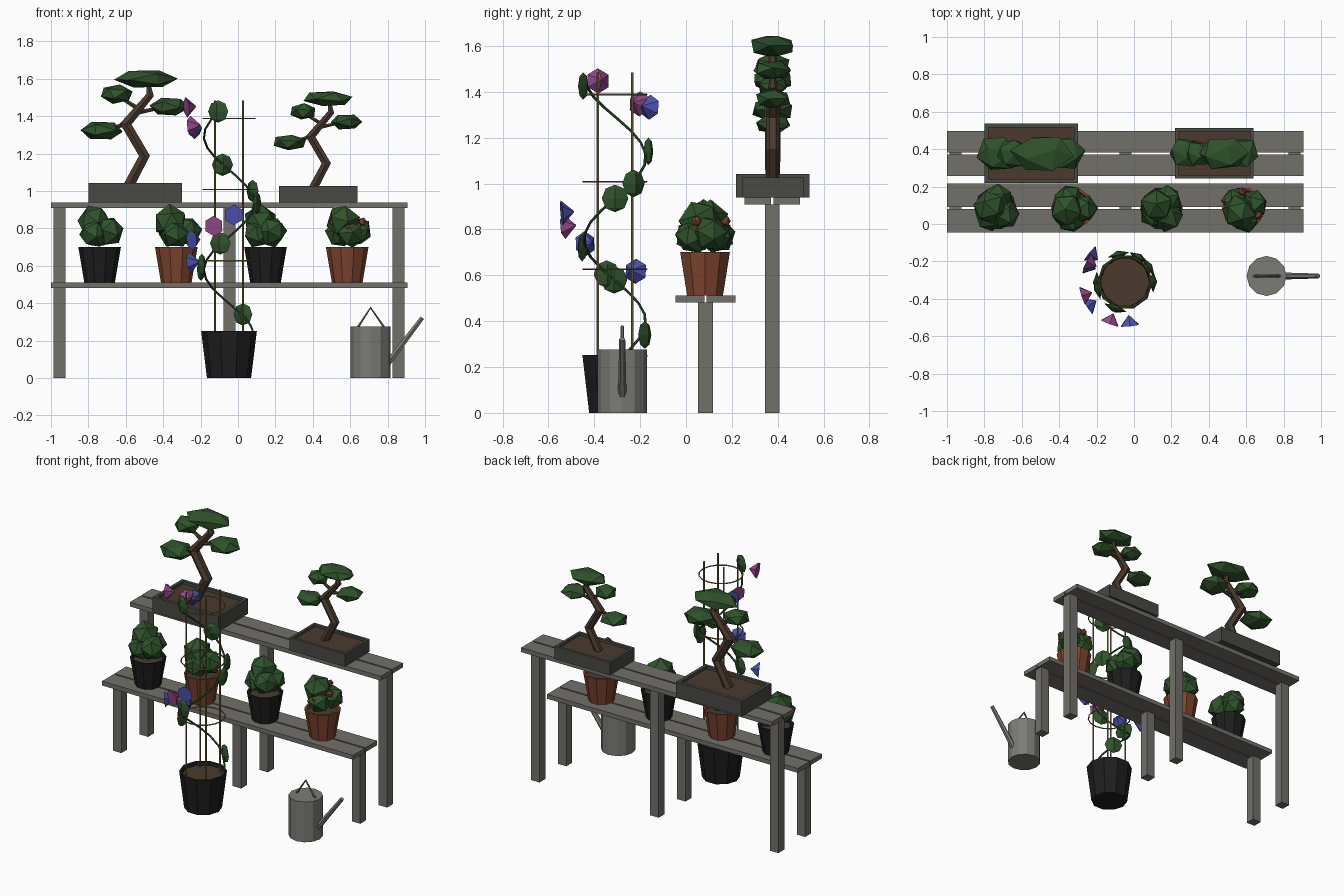
import bpy, bmesh, math, random
from mathutils import Vector, Matrix, Euler

random.seed(4)
cube = bpy.data.objects.get("Cube")
if cube:
    bpy.data.objects.remove(cube, do_unlink=True)


def material(name, *rgb):
    m = bpy.data.materials.new(name)
    m.use_nodes = True
    m.diffuse_color = (*rgb, 1)
    m.node_tree.nodes["Principled BSDF"].inputs["Base Color"].default_value = (*rgb, 1)
    return m


WOOD = material("weathered wood", .17, .16, .143)
STONE = material("dark stone", .065, .067, .056)
SOIL = material("bark and soil brown", .07, .042, .027)
BLACK = material("black plastic", .013, .013, .013)
CLAY = material("terracotta", .22, .062, .03)
LEAF = material("leaf green", .028, .085, .024)
CANE = material("bamboo", .25, .19, .07)
PINK = material("pink petal", .3, .065, .25)
BLUE = material("blue petal", .075, .085, .45)
METAL = material("galvanised metal", .2, .2, .18)


def add(name, bm, mat):
    bmesh.ops.recalc_face_normals(bm, faces=bm.faces)
    me = bpy.data.meshes.new(name)
    bm.to_mesh(me)
    bm.free()
    me.materials.append(mat)
    ob = bpy.data.objects.new(name, me)
    bpy.context.collection.objects.link(ob)
    return ob


def box(name, lo, hi, mat):
    bm = bmesh.new()
    lo, hi = Vector(lo), Vector(hi)
    bmesh.ops.create_cube(bm, size=1, matrix=Matrix.LocRotScale((lo + hi) / 2, None, hi - lo))
    return add(name, bm, mat)


def lathe(name, profile, at, mat, sides=10):
    """Revolve (radius, height) points around the vertical axis."""
    bm = bmesh.new()
    vs = [bm.verts.new((r, 0, z)) for r, z in profile]
    es = [bm.edges.new(p) for p in zip(vs, vs[1:])]
    bmesh.ops.spin(bm, geom=vs + es, cent=(0, 0, 0), axis=(0, 0, 1),
                   angle=math.tau, steps=sides, use_duplicate=False)
    bmesh.ops.remove_doubles(bm, verts=bm.verts, dist=.0005)
    bmesh.ops.translate(bm, verts=bm.verts, vec=at)
    return add(name, bm, mat)


def tube(name, points, radii, mat, cyclic=False):
    """Thin faceted tube along a path, stored as a mesh."""
    cu = bpy.data.curves.new(name, "CURVE")
    cu.dimensions = "3D"
    cu.bevel_depth, cu.bevel_resolution, cu.use_fill_caps = 1, 1, True
    sp = cu.splines.new("POLY")
    sp.points.add(len(points) - 1)
    sp.use_cyclic_u = cyclic
    for i, (p, co) in enumerate(zip(sp.points, points)):
        p.co = (*co, 1)
        p.radius = radii[i] if isinstance(radii, list) else radii
    tmp = bpy.data.objects.new(name + "_path", cu)
    bpy.context.collection.objects.link(tmp)
    bm = bmesh.new()
    me = bpy.data.meshes.new_from_object(tmp.evaluated_get(bpy.context.evaluated_depsgraph_get()))
    bm.from_mesh(me)
    bpy.data.objects.remove(tmp, do_unlink=True)
    for f in bm.faces:
        f.smooth = False
    return add(name, bm, mat)


def blob(name, at, size, mat):
    """Faceted, slightly irregular clump."""
    bm = bmesh.new()
    bmesh.ops.create_icosphere(bm, subdivisions=1, radius=1.06)
    turn = Euler([random.uniform(0, math.tau) for _ in range(3)]).to_matrix()
    for v in bm.verts:
        v.co = turn @ v.co * random.uniform(.94, 1.06)
        v.co = Vector(at) + v.co * Vector(size)
    return add(name, bm, mat)


# Two-step plant stand
def bench(name, y, top, half):
    for k, (a, b) in enumerate(((-half, -.005), (.005, half))):
        box(f"{name}_plank_{k}", (-1, y + a, top - .03), (.905, y + b, top), WOOD)
    for k, x in enumerate((-.955, -.046, .859)):
        box(f"{name}_leg_{k}", (x - .032, y - .032, 0), (x + .032, y + .032, top - .03), WOOD)


bench("lower_shelf", .085, .511, .131)
bench("upper_shelf", .376, .938, .12)


# Bonsai trees in shallow trays
def bonsai(name, x, s):
    def P(px, pz, py=0):
        return Vector((x + px * s, .378 + py * s, .938 + pz * s))
    box(name + "_tray_floor", P(-.25, 0, -.16), P(.25, .02, .16), STONE)
    box(name + "_soil", P(-.235, .02, -.145), P(.235, .085, .145), SOIL)
    for k in (-1, 1):
        box(f"{name}_tray_end_{k}", P(k * .25, 0, -.16), P(k * .228, .104, .16), STONE)
        box(f"{name}_tray_side_{k}", P(-.25, 0, k * .16), P(.25, .104, k * .138), STONE)
    tube(name + "_trunk", [P(-.04, .08), P(.05, .25), P(-.05, .42), P(.08, .575), P(.07, .64)],
         [r * s for r in (.032, .034, .036, .024, .012)], SOIL)
    for k, (a, b) in enumerate((((-.05, .42), (-.17, .385)), ((.02, .5), (-.1, .575)),
                                ((.01, .48), (.17, .515)))):
        tube(f"{name}_branch_{k}", [P(*a), P(*b)], [.014 * s, .009 * s], SOIL)
    for k, (px, pz, w, d) in enumerate(((.06, .66, .16, .105), (-.1, .58, .085, .08),
                                        (-.18, .383, .11, .095), (.18, .513, .1, .095))):
        blob(f"{name}_foliage_{k}", P(px, pz), (w * s, d * s, .05 * s), LEAF)


bonsai("large_bonsai", -.55, 1)
bonsai("small_bonsai", .43, .84)


# Tapered pots filled with soil
def pot(name, at, r0, r1, h, mat):
    lathe(name, [(0, 0), (r0, 0), (r1, h), (r1 - .014, h), (r1 - .02, h - .035)], at, mat)
    lathe(name + "_soil", [(0, h - .022), (r1 - .017, h - .022)], at, SOIL)


for i, (x, mat, turn) in enumerate(((-.74, BLACK, 0), (-.33, CLAY, .5), (.147, BLACK, -.4), (.584, CLAY, .9))):
    pot(f"shelf_pot_{i}", (x, .083, .511), .082, .114, .19, mat)
    for k, (ang, off, z, r) in enumerate(((3.0, .03, .835, .088), (-.5, .06, .785, .075),
                                          (4.1, .055, .77, .072), (1.4, .055, .775, .075))):
        a = ang + turn
        blob(f"bush_{i}_clump_{k}", (x + off * math.cos(a), .083 + off * math.sin(a), z), (r, r, r), LEAF)
for k in range(6):
    a = k * 1.05 + .6
    blob(f"bush_blossom_{k}", (.584 + .09 * math.cos(a), .083 + .09 * math.sin(a), .8 + .035 * (k % 2)),
         (.022, .022, .022), CLAY)

# Climbing plant: pot, canes and hoops
C = Vector((-.048, -.31, 0))
pot("climber_pot", C, .118, .149, .252, BLACK)
for i in (-1, 1):
    for j in (-1, 1):
        p = C + Vector((i * .075, j * .075, 0))
        tube(f"cane_{i}_{j}", [p + Vector((0, 0, .2)), p + Vector((0, 0, 1.485))], .006, CANE)


def around(angle, z, r=.135):
    return C + Vector((r * math.cos(angle), r * math.sin(angle), z))


for k, z in enumerate((.627, 1.008, 1.388)):
    tube(f"hoop_{k}", [around(i * math.tau / 16, z, .138) for i in range(16)], .004, CANE, True)


# Spiral vine with leaves
def vine_angle(z):
    return math.radians(15 + (z - .25) * 504)


steps = [.23 + i * .05 for i in range(25)]
tube("vine", [around(vine_angle(z), z) for z in steps], .006, LEAF)
for k, z in enumerate((.34, .58, .605, .72, .935, 1.0, 1.14, 1.425)):
    a = vine_angle(z)
    bm = bmesh.new()
    bmesh.ops.create_uvsphere(bm, u_segments=4, v_segments=4, radius=1)
    bmesh.ops.transform(bm, verts=bm.verts, matrix=Matrix.LocRotScale(
        around(a, z, .15), Euler((0, 0, a)), Vector((.022, .058, .06))))
    add(f"vine_leaf_{k}", bm, LEAF)

# Trumpet flowers opening outward
for k, (x, y, z, mat) in enumerate(((-.25, -.375, 1.45, PINK), (-.215, -.175, 1.335, BLUE),
                                    (-.225, -.215, 1.35, PINK), (-.225, -.425, .74, BLUE),
                                    (-.12, -.505, .815, PINK), (-.025, -.515, .875, BLUE),
                                    (-.23, -.23, .62, BLUE))):
    p = Vector((x, y, z))
    out = p - C
    out.z = -.02
    bm = bmesh.new()
    bmesh.ops.create_cone(bm, cap_ends=True, segments=6, radius1=.002, radius2=.055, depth=.055)
    bmesh.ops.transform(bm, verts=bm.verts, matrix=Matrix.Translation(p) @
                        out.to_track_quat("Z", "Y").to_matrix().to_4x4())
    add(f"flower_{k}", bm, mat)

# Watering can
lathe("can_body", [(0, 0), (.107, 0), (.107, .276), (0, .276)], (.709, -.278, 0), METAL, 12)
tube("can_spout", [(.79, -.278, .065), (.985, -.278, .322)], [.019, .013], METAL)
tube("can_handle", [(.64, -.278, .27), (.709, -.278, .376), (.782, -.278, .27)], .007, METAL)
